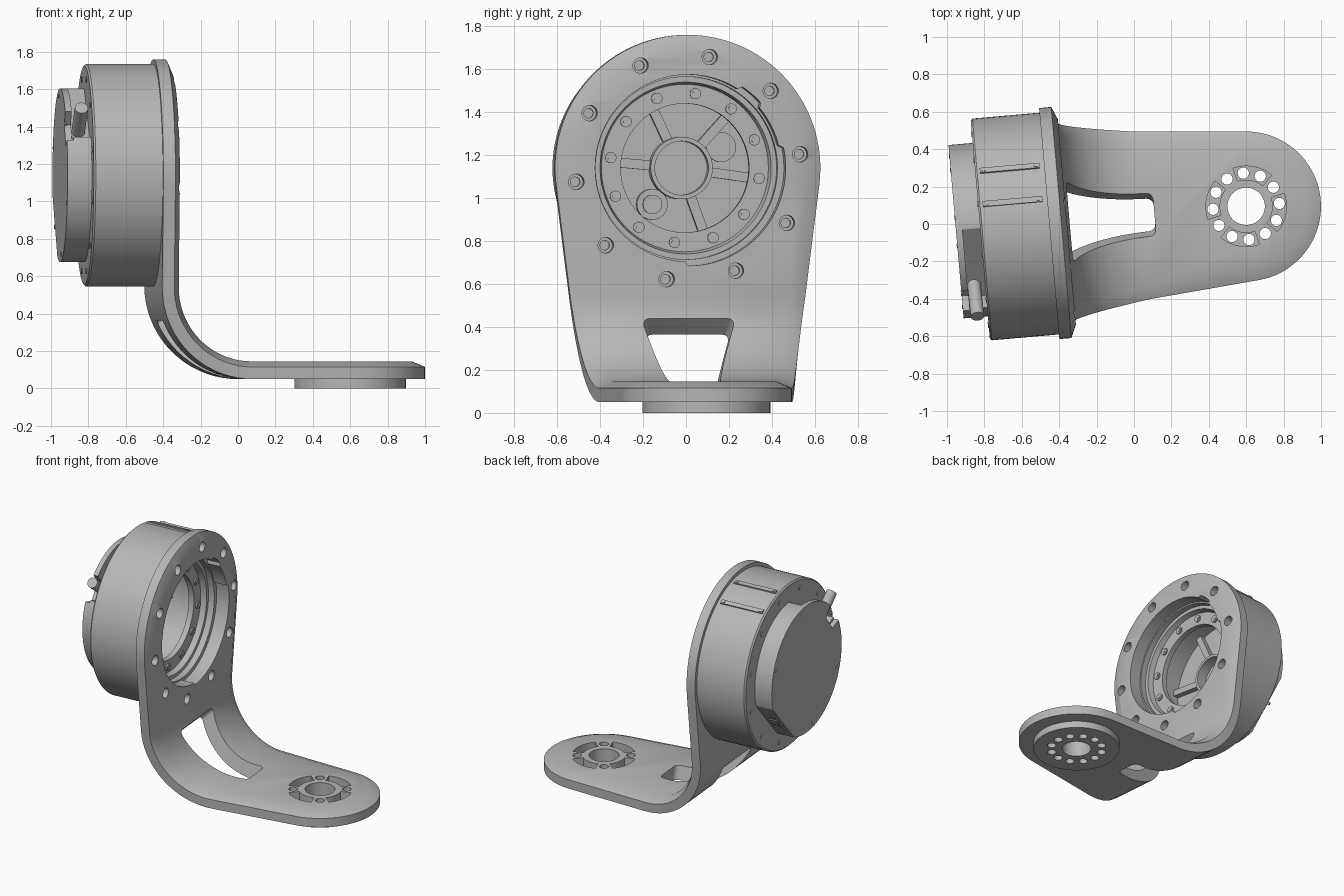
import bpy, bmesh
from math import sin, cos, pi, radians
from mathutils import Matrix, Vector

if "Cube" in bpy.data.objects:
    bpy.data.objects.remove(bpy.data.objects["Cube"], do_unlink=True)

grey = bpy.data.materials.new("machined_grey")
grey.use_nodes = True
grey.diffuse_color = (0.47, 0.47, 0.47, 1)
grey.node_tree.nodes["Principled BSDF"].inputs["Base Color"].default_value = grey.diffuse_color

HUB_Z, FOOT_X = 1.14, 0.602
parts = []


def finish(bm, name, keep=True):
    bmesh.ops.remove_doubles(bm, verts=bm.verts, dist=1e-5)
    bmesh.ops.recalc_face_normals(bm, faces=bm.faces)
    mesh = bpy.data.meshes.new(name)
    bm.to_mesh(mesh)
    bm.free()
    mesh.materials.append(grey)
    obj = bpy.data.objects.new(name, mesh)
    bpy.context.collection.objects.link(obj)
    if keep:
        parts.append(obj)
    return obj


def prism(bm, lower, upper):
    """Closed solid between two matching loops."""
    a = [bm.verts.new(p) for p in lower]
    b = [bm.verts.new(p) for p in upper]
    for i in range(len(a)):
        j = (i + 1) % len(a)
        bm.faces.new((a[i], a[j], b[j], b[i]))
    bm.faces.new(a[::-1])
    bm.faces.new(b)
    bmesh.ops.recalc_face_normals(bm, faces=bm.faces)


def hub(x, r, a):
    return (x, r * cos(a), HUB_Z + r * sin(a))


def rod(bm, start, end, r, n=24):
    start, end = Vector(start), Vector(end)
    d = end - start
    m = Matrix.Translation((start + end) / 2) @ d.to_track_quat('Z', 'Y').to_matrix().to_4x4()
    bmesh.ops.create_cone(bm, cap_ends=True, segments=n, radius1=r, radius2=r, depth=d.length, matrix=m)


def block(bm, x0, x1, r0, r1, width, a):
    """Box that points outwards from the motor axis at angle a."""
    m = Matrix.Translation((0, 0, HUB_Z)) @ Matrix.Rotation(a, 4, 'X')
    m = m @ Matrix.Translation(((x0 + x1) / 2, (r0 + r1) / 2, 0)) @ Matrix.Diagonal((x1 - x0, r1 - r0, width, 1))
    bmesh.ops.create_cube(bm, size=1, matrix=m)


def lathe(name, profile, n=96):
    bm = bmesh.new()
    rings = [[bm.verts.new(hub(x, r, 2 * pi * k / n)) for k in range(n)] if r else [bm.verts.new((x, 0, HUB_Z))]
             for x, r in profile]
    for p, q in zip(rings, rings[1:]):
        for k in range(n):
            j = (k + 1) % n
            vs = list(dict.fromkeys((p[k % len(p)], p[j % len(p)], q[j % len(q)], q[k % len(q)])))
            bm.faces.new(vs)
    finish(bm, name)


def cut(obj, bm):
    cutter = finish(bm, "cutter", keep=False)
    cutter.hide_render = True
    mod = obj.modifiers.new("cut", 'BOOLEAN')
    mod.operation, mod.solver, mod.object = 'DIFFERENCE', 'EXACT', cutter
    bpy.context.view_layer.objects.active = obj
    bpy.ops.object.modifier_apply(modifier=mod.name)
    bpy.data.objects.remove(cutter, do_unlink=True)


# Bracket: a flat tapered outline folded through a right angle
BEND, R_OUT = 0.562, 0.495
RISE = BEND + R_OUT * pi / 2
TOP = RISE + HUB_Z - 0.545


def fold(s, y, t):
    if s < BEND:
        return (FOOT_X - s, y, 0.05 + t)
    if s < RISE:
        a = (s - BEND) / R_OUT
        return (0.04 - (R_OUT - t) * sin(a), y, 0.545 - (R_OUT - t) * cos(a))
    return (-0.455 + t, y, 0.545 + s - RISE)


def outline(inset):
    half = []
    for k in range(21):
        a = radians(85) * k / 20
        half.append((-(0.4 - inset) * cos(a), (0.4 - inset) * sin(a)))
    for k in range(19):
        f = k / 18
        half.append((BEND + (RISE - BEND) * f, 0.45 + 0.1 * f - inset))
    for k in range(31):
        a = radians(-7 + 97 * k / 30)
        half.append((TOP + (0.62 - inset) * sin(a), (0.62 - inset) * cos(a)))
    return half


bm = bmesh.new()
layers = []
for inset, t in ((0, 0), (0, 0.065), (0.07, 0.095)):
    layers.append([[bm.verts.new(fold(s, side * y, t)) for s, y in outline(inset)] for side in (1, -1)])
count = len(layers[0][0])
for i in range(count - 1):
    for low, high in zip(layers, layers[1:]):
        for a, b in zip(low, high):
            bm.faces.new((a[i], a[i + 1], b[i + 1], b[i]))
    for left, right in (layers[0], layers[2]):
        bm.faces.new((left[i], left[i + 1], right[i + 1], right[i]))
bracket = finish(bm, "bracket")

# Motor opening with a stepped edge
bm = bmesh.new()
rim = [(0.455 if -90 <= d <= 12 or 42 <= d <= 56 else 0.435, radians(d)) for d in range(-180, 180, 2)]
prism(bm, [hub(-0.6, r, a) for r, a in rim], [hub(-0.2, r, a) for r, a in rim])
cut(bracket, bm)

# Window through the bend, wider on the inside, with rounded corners
bm = bmesh.new()
side = [(-0.27, 0.515), (-0.5, 0.285), (-0.5, 0.0), (0.11, 0.0), (0.11, 0.515)]
prism(bm, *[[(x, s * (0.075 - 0.037 * x + 0.3 * z), z) for x, z in side] for s in (1, -1)])
corners = [e for e in bm.edges
           if all(abs(v.co.x - 0.11) < 0.01 for v in e.verts) and e.verts[0].co.y * e.verts[1].co.y > 0
           or all(v.co.z > 0.2 and v.co.x < -0.2 for v in e.verts) and e.verts[0].co.y * e.verts[1].co.y > 0]
bmesh.ops.bevel(bm, geom=corners, offset=0.035, segments=4, profile=0.5, affect='EDGES')
cut(bracket, bm)

# Flange bolt holes
flange_angles = [radians(7 + 36 * k) for k in range(10)]
for depth, size in ((-0.42, 0.036), (-0.44, 0.022)):
    bm = bmesh.new()
    for a in flange_angles:
        rod(bm, hub(depth, 0.527, a), hub(-0.3, 0.527, a), size)
    cut(bracket, bm)

# Output disc below the foot
bm = bmesh.new()
rod(bm, (FOOT_X, 0, 0), (FOOT_X, 0, 0.05), 0.298, 64)
disc = finish(bm, "output_disc")


def around_foot(r, a, z):
    return (FOOT_X + r * cos(a), r * sin(a), z)


for target in (bracket, disc):
    bm = bmesh.new()
    rod(bm, (FOOT_X, 0, -0.1), (FOOT_X, 0, 0.3), 0.1, 40)
    for k in range(12):
        a = radians(30 * k)
        rod(bm, around_foot(0.178, a, -0.1), around_foot(0.178, a, 0.3), 0.03)
    cut(target, bm)

# Curved pockets on the foot
bm = bmesh.new()
for mid in (75, 165, 255, 345):
    arc = [radians(mid - 29 + 58 * k / 12) for k in range(13)]
    path = [(0.215, a) for a in arc] + [(0.142, a) for a in arc[::-1]]
    prism(bm, [around_foot(r, a, 0.085) for r, a in path], [around_foot(r, a, 0.3) for r, a in path])
cut(bracket, bm)

# Motor housing: stepped ring in front of a wider cavity
lathe("motor_housing", [(-0.825, 0), (-0.825, 0.585), (-0.815, 0.595), (-0.455, 0.595), (-0.455, 0.425),
                        (-0.5, 0.425), (-0.5, 0.4), (-0.54, 0.39), (-0.54, 0.3), (-0.58, 0.3),
                        (-0.58, 0.42), (-0.81, 0.42), (-0.81, 0)])

# Rear cap: two layers, each a disc with flats for the cable and the sockets
CABLE, SOCKET = 142, -42


def cap_outline(x, flats):
    loop = []
    for k in range(360):
        r = 0.465
        for d, mid, first, last in flats:
            if first <= (k - mid + 180) % 360 - 180 <= last:
                r = min(r, d / cos(radians(k - mid)))
        loop.append(hub(x, r, radians(k)))
    return loop


socket_flat = (0.415, SOCKET, -40, 40)
for name, x0, x1, flat in (("rear_cap_base", -0.82, -0.92, (0.36, 128, -45, 25)),
                           ("rear_cap_cover", -0.92, -0.955, (0.37, CABLE, -8, 13))):
    bm = bmesh.new()
    prism(bm, cap_outline(x0, (socket_flat, flat)), cap_outline(x1, (socket_flat, flat)))
    finish(bm, name)

bm = bmesh.new()
for k in (-1, 0, 1):
    block(bm, -0.92, -0.85, 0.4, 0.421, 0.07, radians(SOCKET + 13 * k))
finish(bm, "sockets")

bm = bmesh.new()
rod(bm, hub(-0.885, 0.33, radians(CABLE)), hub(-0.88, 0.585, radians(CABLE)), 0.036)
finish(bm, "cable")

# Bore details: hub tube, spokes and bosses
lathe("hub_tube", [(-0.81, 0.145), (-0.71, 0.145), (-0.71, 0.125), (-0.79, 0.125), (-0.79, 0)])
bm = bmesh.new()
for d in (115, 48, -8, -70, 175):
    block(bm, -0.82, -0.77, 0.14, 0.42, 0.045, radians(d))
finish(bm, "spokes")
bm = bmesh.new()
for r, d, size, top in ((0.215, 27, 0.07, -0.795), (0.215, 232, 0.072, -0.77), (0.215, 232, 0.045, -0.755)):
    rod(bm, hub(-0.82, r, radians(d)), hub(top, r, radians(d)), size, 32)
finish(bm, "bosses")


# Small screws: collars in the bore, heads on the rear faces
def screws(name, x0, x1, r, size, n, first):
    bm = bmesh.new()
    for k in range(n):
        a = radians(first) + 2 * pi * k / n
        rod(bm, hub(x0, r, a), hub(x1, r, a), size, 16)
    finish(bm, name)


screws("ring_screws", -0.545, -0.53, 0.35, 0.026, 12, -8)
screws("ring_screw_sockets", -0.535, -0.526, 0.35, 0.014, 12, -8)
screws("housing_screws", -0.82, -0.829, 0.53, 0.016, 12, 15)
screws("cap_screws", -0.95, -0.958, 0.43, 0.012, 6, 20)

# Slim rails on top of the housing
bm = bmesh.new()
for d in (58.5, 77):
    a = radians(d)
    block(bm, -0.8, -0.48, 0.585, 0.605, 0.03, a)
    for x in (-0.78, -0.5):
        rod(bm, hub(x, 0.59, a), hub(x, 0.609, a), 0.011, 12)
finish(bm, "housing_rails")

# Turn the assembly slightly and shade
place = Matrix.Translation((0, 0.042, 0)) @ Matrix.Rotation(radians(5), 4, 'Z')
bpy.ops.object.select_all(action='DESELECT')
for obj in parts:
    obj.data.transform(place)
    obj.select_set(True)
bpy.context.view_layer.objects.active = bracket
bpy.ops.object.shade_smooth_by_angle(angle=radians(25))
